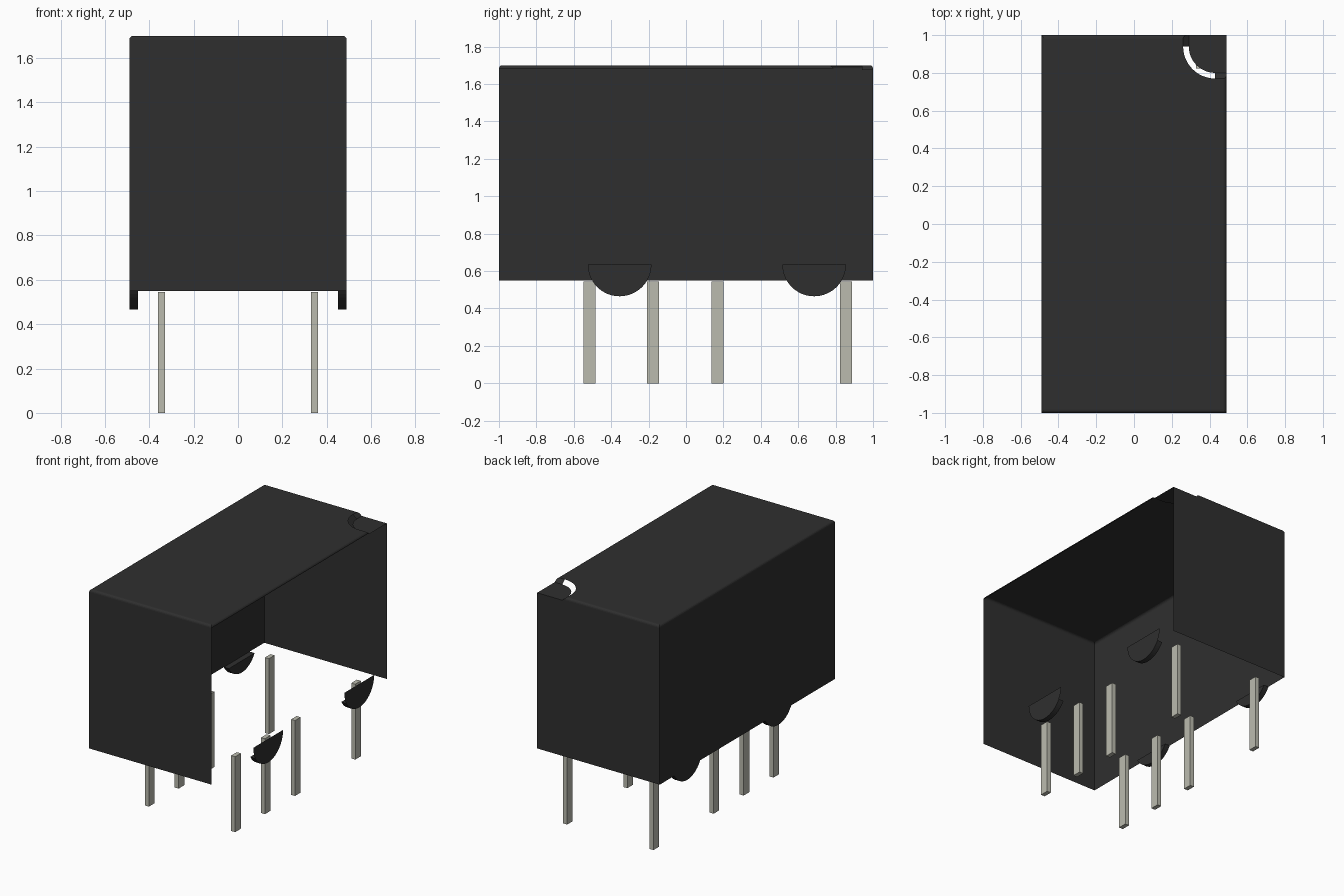
import bpy, bmesh
from math import sin, cos, pi, asin

cube = bpy.data.objects.get("Cube")
if cube:
    bpy.data.objects.remove(cube, do_unlink=True)

HALF_X, BASE_Z, TOP_Z = 0.49, 0.55, 1.70


def material(name, color):
    m = bpy.data.materials.new(name)
    m.use_nodes = True
    m.diffuse_color = color
    m.node_tree.nodes["Principled BSDF"].inputs["Base Color"].default_value = color
    return m


plastic = material("black_plastic", (0.028, 0.028, 0.028, 1))
metal = material("tinned_metal", (0.5, 0.5, 0.43, 1))


def add_object(name, bm, mat):
    bmesh.ops.recalc_face_normals(bm, faces=bm.faces)
    me = bpy.data.meshes.new(name)
    bm.to_mesh(me)
    bm.free()
    ob = bpy.data.objects.new(name, me)
    me.materials.append(mat)
    bpy.context.collection.objects.link(ob)
    return ob


def box_mesh(lo, hi):
    bm = bmesh.new()
    bmesh.ops.create_cube(bm, size=1)
    for v in bm.verts:
        v.co = [(a + b) / 2 + c * (b - a) for a, b, c in zip(lo, hi, v.co)]
    return bm


def loft(bm, ring_a, ring_b):
    """Closed solid between two matching outlines."""
    a = [bm.verts.new(p) for p in ring_a]
    b = [bm.verts.new(p) for p in ring_b]
    bm.faces.new(a)
    bm.faces.new(b[::-1])
    for i in range(len(a)):
        j = (i + 1) % len(a)
        bm.faces.new((a[i], a[j], b[j], b[i]))


# Case solid with rounded top edges
bm = box_mesh((-HALF_X, -1, BASE_Z), (HALF_X, 1, TOP_Z))
top_edges = [e for e in bm.edges if all(v.co.z > TOP_Z - 0.01 for v in e.verts)]
bmesh.ops.bevel(bm, geom=top_edges, offset=0.018, segments=4, profile=0.5, affect='EDGES')
case = add_object("case", bm, plastic)


# Recessed corner mark with sloping sides
def notch_outline(r, z):
    cx, cy = 0.43, 0.94
    arc = [(cx - r * sin(t), cy - r * cos(t), z) for t in (i * pi / 24 for i in range(13))]
    return [(0.6, cy - r, z)] + arc + [(cx - r, 1.1, z), (0.6, 1.1, z)]


bm = bmesh.new()
loft(bm, notch_outline(0.14, TOP_Z - 0.025), notch_outline(0.20, TOP_Z + 0.025))
cutter = add_object("corner_mark_cutter", bm, plastic)
cutter.hide_render = True
mod = case.modifiers.new("corner_mark", 'BOOLEAN')
mod.operation, mod.solver, mod.object = 'DIFFERENCE', 'EXACT', cutter
bpy.context.view_layer.objects.active = case
bpy.ops.object.modifier_apply(modifier=mod.name)
bpy.data.objects.remove(cutter, do_unlink=True)

# Open the underside, the +x side and the curved slit of the mark
bm = bmesh.new()
bm.from_mesh(case.data)
bm.normal_update()
opened = [f for f in bm.faces if f.normal.z < -0.9 or f.normal.x > 0.99
          or (f.normal.x > 0.03 and f.normal.y > 0.03)]
bmesh.ops.delete(bm, geom=opened, context='FACES')
bm.to_mesh(case.data)
bm.free()

# Half-round standoffs
R, FLAT_Z = 0.17, 0.635
start = asin((FLAT_Z - BASE_Z) / R)
for side, label in ((1, "left"), (-1, "right")):
    for yc, place in ((-0.355, "front"), (0.685, "back")):
        arc = [start + (pi - 2 * start) * i / 20 for i in range(21)]
        bm = bmesh.new()
        loft(bm, *[[(side * x, yc - R * cos(t), FLAT_Z - R * sin(t)) for t in arc]
                   for x in (HALF_X, HALF_X - 0.04)])
        add_object(f"standoff_{place}_{label}", bm, plastic)
        if side > 0:
            # Thin upper part, standing on the open side
            low = [start * i / 5 for i in range(6)]
            angles = low + [pi - t for t in reversed(low)]
            bm = bmesh.new()
            bm.faces.new([bm.verts.new((HALF_X, yc - R * cos(t), FLAT_Z - R * sin(t)))
                          for t in angles])
            add_object(f"standoff_plate_{place}", bm, plastic)

# Contact pins, two rows of four
for side, label in ((1, "left"), (-1, "right")):
    for i, y in enumerate((-0.516, -0.176, 0.168, 0.856)):
        x = side * 0.345
        bm = box_mesh((x - 0.016, y - 0.032, 0), (x + 0.016, y + 0.032, 0.545))
        add_object(f"pin_{label}_{i + 1}", bm, metal)
